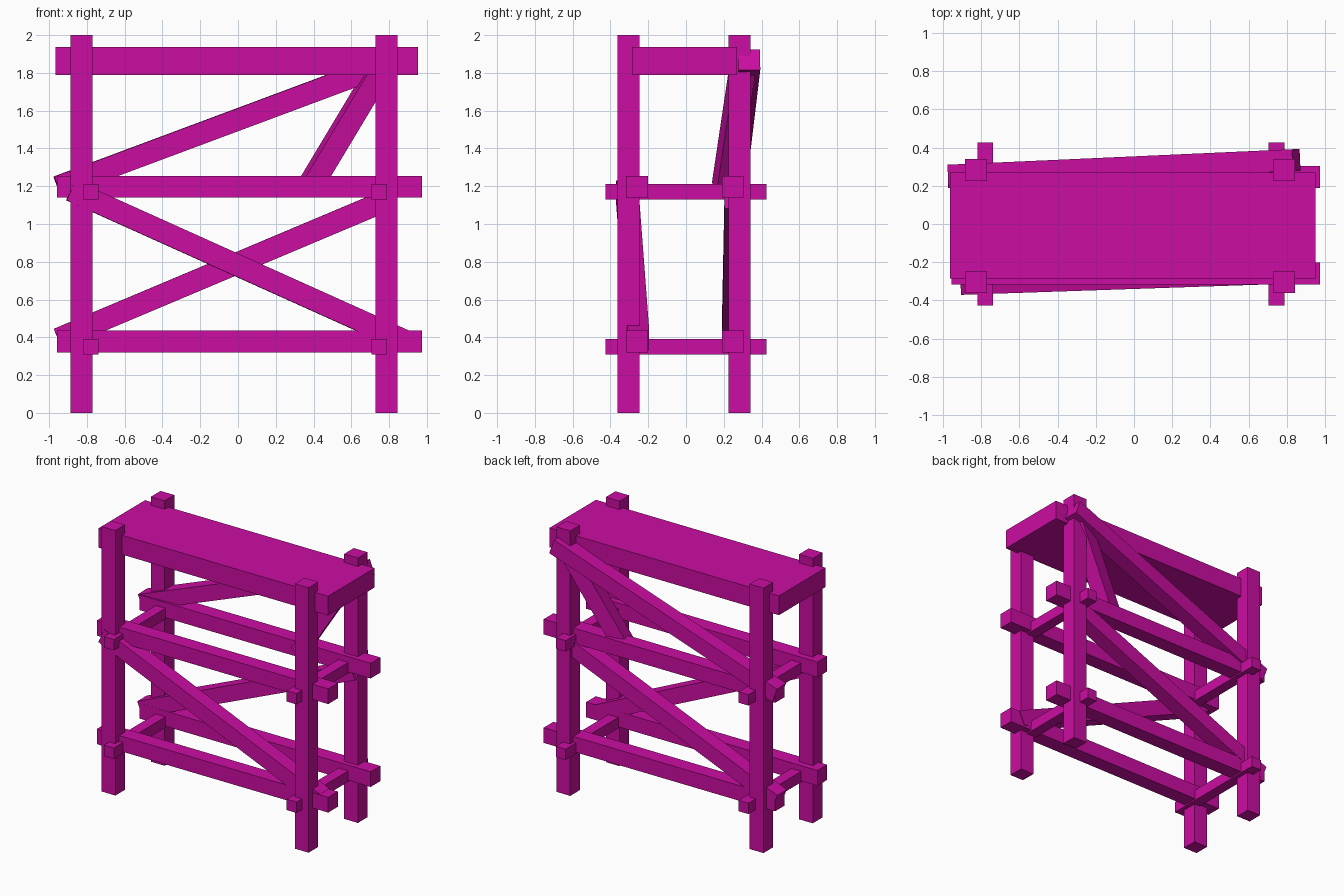
import bpy
import bmesh
from mathutils import Vector, Matrix

default = bpy.data.objects.get("Cube")
if default:
    bpy.data.objects.remove(default, do_unlink=True)

# Single magenta paint
paint = bpy.data.materials.new("magenta_paint")
paint.use_nodes = True
colour = (0.6, 0.004, 0.36, 1)
paint.diffuse_color = colour
paint.node_tree.nodes["Principled BSDF"].inputs["Base Color"].default_value = colour


def beam(name, start, end, width, height):
    """Square-cut timber running from start to end, kept level across its width."""
    start, end = Vector(start), Vector(end)
    along = (end - start).normalized()
    if abs(along.z) > 0.99:
        side = Vector((0, 1, 0))
    else:
        side = along.cross(Vector((0, 0, 1))).normalized()
    up = side.cross(along)
    turn = Matrix((along, side, up)).transposed().to_4x4()
    size = Matrix.Diagonal(((end - start).length, width, height, 1))
    bm = bmesh.new()
    bmesh.ops.create_cube(bm, size=1, matrix=turn @ size)
    mesh = bpy.data.meshes.new(name)
    bm.to_mesh(mesh)
    bm.free()
    mesh.materials.append(paint)
    obj = bpy.data.objects.new(name, mesh)
    obj.location = (start + end) / 2
    bpy.context.collection.objects.link(obj)
    return obj


# Four upright posts
for x, x_name in ((-0.828, "right"), (0.786, "left")):
    for y, y_name in ((-0.305, "front"), (0.283, "back")):
        beam(f"{y_name}_{x_name}_post", (x, y, 0), (x, y, 2), 0.115, 0.115)

# Thick top plank
beam("top_plank", (-0.965, -0.008, 1.863), (0.952, -0.008, 1.863), 0.555, 0.146)

# Two tiers of rails with thinner cross ties through them
for z, tier in ((0.378, "lower"), (1.197, "upper")):
    for y, y_name in ((-0.259, "front"), (0.247, "back")):
        beam(f"{tier}_{y_name}_rail", (-0.957, y, z), (0.975, y, z), 0.115, 0.115)
    for x, x_name in ((-0.779, "right"), (0.747, "left")):
        beam(f"{tier}_{x_name}_tie", (x, -0.427, z - 0.027), (x, 0.427, z - 0.027), 0.082, 0.082)

# Diagonal braces
beam("front_brace", (-0.885, -0.313, 1.178), (0.877, -0.253, 0.385), 0.115, 0.115)
beam("lower_back_brace", (-0.953, 0.247, 0.392), (0.81, 0.262, 1.135), 0.115, 0.115)
beam("upper_back_brace", (-0.955, 0.254, 1.197), (0.85, 0.335, 1.87), 0.115, 0.115)
beam("short_brace", (0.375, 0.205, 1.19), (0.765, 0.302, 1.84), 0.115, 0.115)
